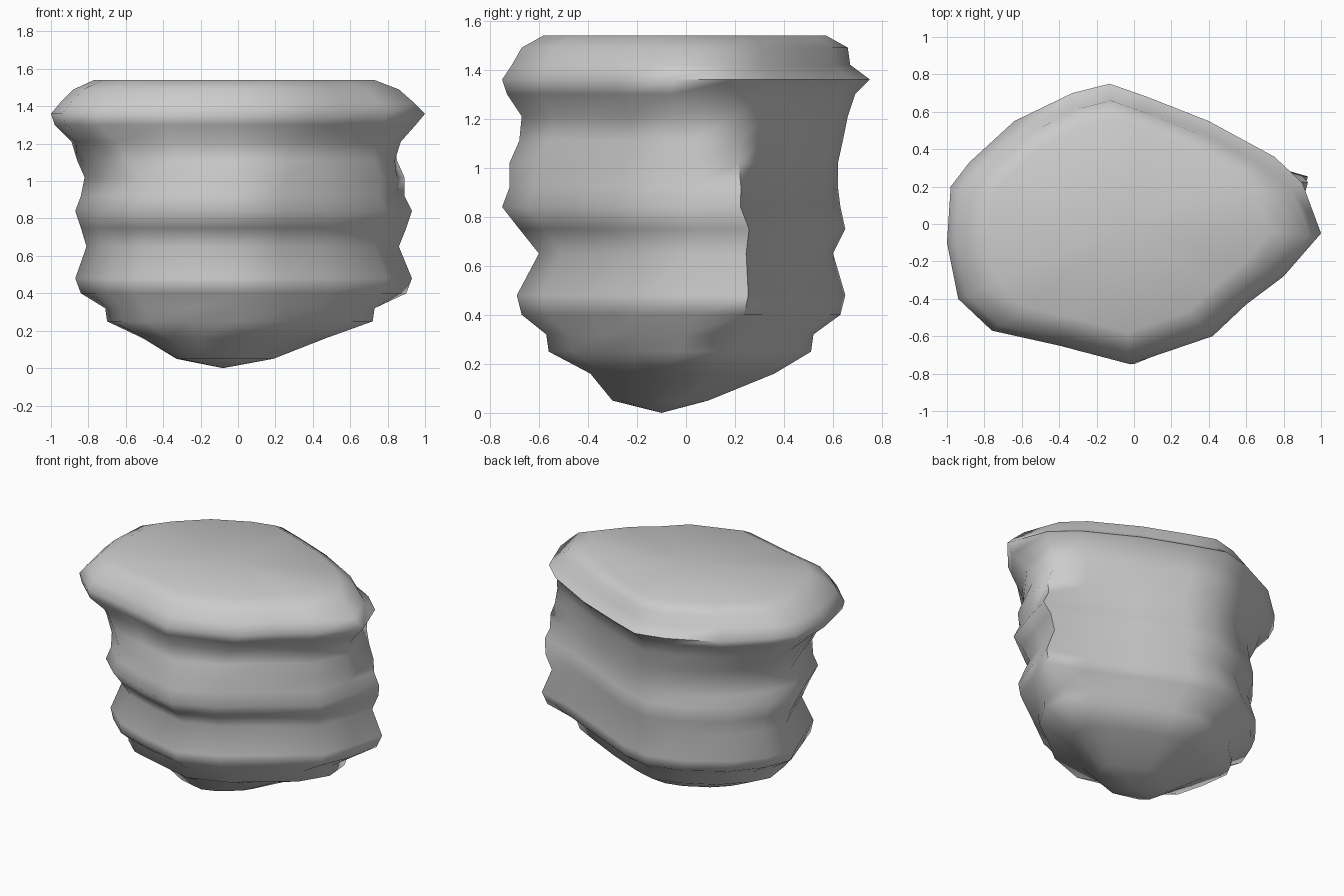
import bpy, bmesh
from math import radians

if "Cube" in bpy.data.objects:
    bpy.data.objects.remove(bpy.data.objects["Cube"])

# Cross-section outlines (counter-clockwise): overhanging cap and banded body
CAP = [(.90, .22), (.75, .36), (.40, .55), (.07, .68), (-.13, .75), (-.33, .70),
       (-.64, .55), (-.88, .33), (-.98, .20), (-1, -.10), (-.94, -.40), (-.76, -.57),
       (-.40, -.65), (-.02, -.75), (.42, -.60), (.60, -.43), (.80, -.28), (1, -.05)]
BODY = [(.93, .24), (.68, .31), (.36, .45), (.05, .59), (-.15, .63), (-.40, .56),
        (-.65, .40), (-.80, .22), (-.87, .03), (-.78, -.20), (-.71, -.39), (-.55, -.53),
        (-.30, -.62), (0, -.69), (.25, -.59), (.50, -.41), (.79, -.20), (.87, .03)]

# Layers: z, x min, x max, y min, y max, share of cap outline
LAYERS = [
    (.05, -.33, .19, -.30, .09, .6),
    (.16, -.51, .47, -.39, .36, .6),
    (.25, -.70, .72, -.56, .51, .5),
    (.32, -.71, .73, -.57, .52, .4),
    (.40, -.84, .90, -.67, .63, .1),
    (.48, -.87, .93, -.69, .65, 0),
    (.65, -.81, .86, -.60, .60, 0),
    (.75, -.84, .90, -.68, .65, 0),
    (.84, -.87, .93, -.75, .63, 0),
    (.92, -.84, .89, -.72, .62, 0),
    (1.02, -.82, .89, -.72, .62, .1),
    (1.11, -.86, .85, -.68, .64, .3),
    (1.21, -.89, .87, -.67, .66, .6),
    (1.30, -.98, .95, -.73, .69, .95),
    (1.36, -1, 1, -.75, .75, 1),
    (1.42, -.95, .94, -.71, .67, 1),
    (1.49, -.88, .86, -.67, .66, 1),
    (1.54, -.77, .73, -.58, .57, 1),
]


def fit(values, low, high):
    a, b = min(values), max(values)
    return [low + (v - a) / (b - a) * (high - low) for v in values]


def ring(bm, z, x0, x1, y0, y1, w):
    pts = [(b[0] + (c[0] - b[0]) * w, b[1] + (c[1] - b[1]) * w)
           for b, c in zip(BODY, CAP)]
    xs = fit([p[0] for p in pts], x0, x1)
    ys = fit([p[1] for p in pts], y0, y1)
    return [bm.verts.new((x, y, z)) for x, y in zip(xs, ys)]


# Rock: stacked layers closed by a pointed base and a nearly flat top
bm = bmesh.new()
rings = [ring(bm, *layer) for layer in LAYERS]
n = len(BODY)
for lower, upper in zip(rings, rings[1:]):
    for i in range(n):
        j = (i + 1) % n
        bm.faces.new((lower[i], lower[j], upper[j], upper[i]))
base = bm.verts.new((-.08, -.10, 0))
top = bm.verts.new((-.02, 0, 1.53))
for i in range(n):
    j = (i + 1) % n
    bm.faces.new((rings[0][j], rings[0][i], base))
    bm.faces.new((rings[-1][i], rings[-1][j], top))
bmesh.ops.recalc_face_normals(bm, faces=bm.faces)

mesh = bpy.data.meshes.new("layered_rock")
bm.to_mesh(mesh)
bm.free()
rock = bpy.data.objects.new("layered_rock", mesh)
bpy.context.collection.objects.link(rock)
bpy.context.view_layer.objects.active = rock
rock.select_set(True)
bpy.ops.object.shade_smooth_by_angle(angle=radians(80))
